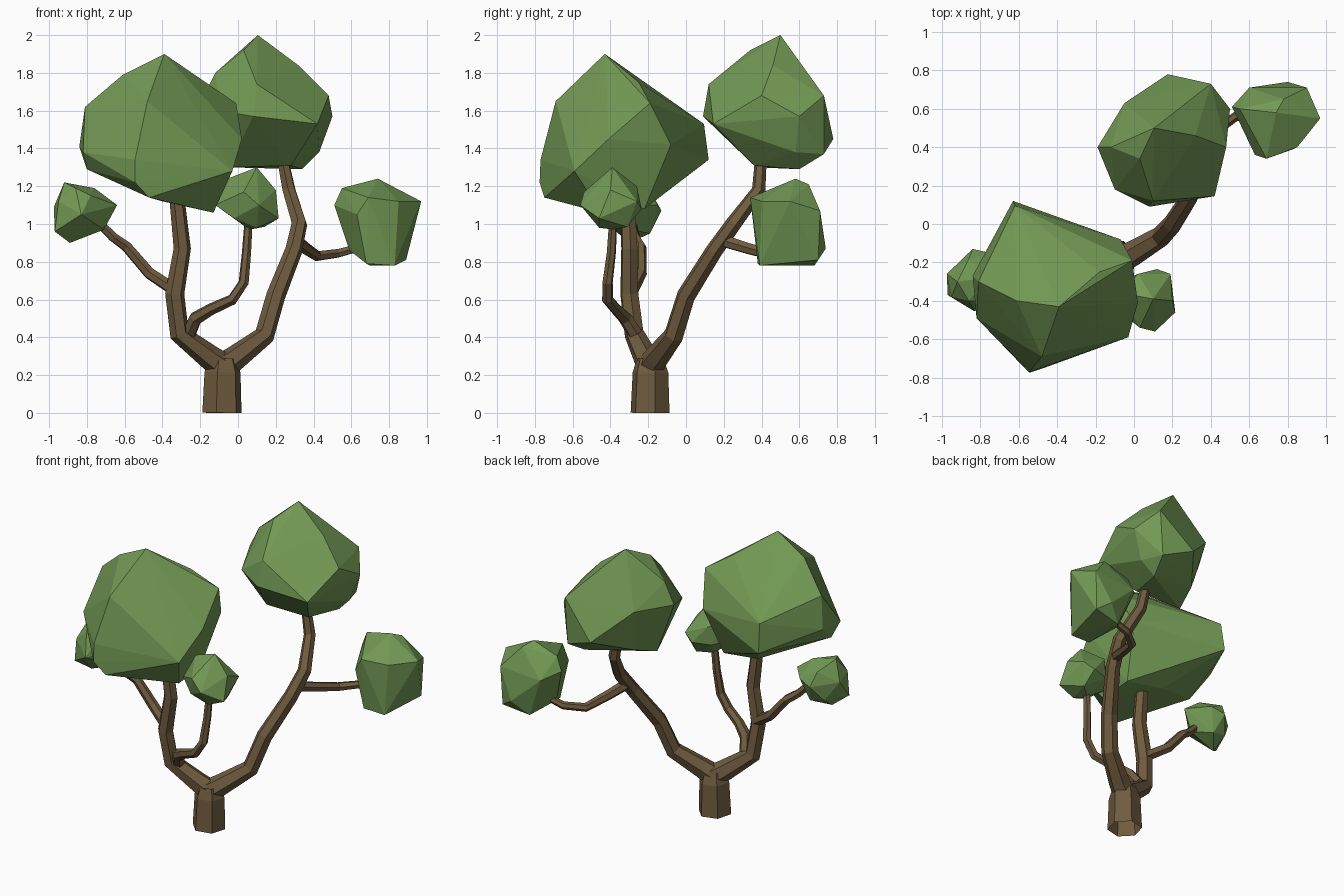
import bpy, bmesh, math
from mathutils import Vector


def material(name, rgb):
    m = bpy.data.materials.new(name)
    m.diffuse_color = (*rgb, 1)
    return m


BARK = material("bark", (0.16, 0.105, 0.05))
LEAF = material("leaf", (0.17, 0.32, 0.09))


def finish(bm, name, mat):
    me = bpy.data.meshes.new(name)
    bm.to_mesh(me)
    bm.free()
    me.materials.append(mat)
    bpy.context.collection.objects.link(bpy.data.objects.new(name, me))


def limb(name, path, sides=6):
    """Faceted open tube through (x, y, z, radius) points."""
    bm = bmesh.new()
    pts = [Vector(p[:3]) for p in path]
    rings = []
    side = Vector((1, 0.25, 0))
    for i, p in enumerate(pts):
        t = (pts[min(i + 1, len(pts) - 1)] - pts[max(i - 1, 0)]).normalized()
        u = (side - t * side.dot(t)).normalized()
        side = u
        v = t.cross(u)
        r = path[i][3]
        rings.append([bm.verts.new(p + r * (math.cos(a) * u + math.sin(a) * v))
                      for a in (math.tau * k / sides for k in range(sides))])
    for a, b in zip(rings, rings[1:]):
        for k in range(sides):
            j = (k + 1) % sides
            bm.faces.new((a[k], a[j], b[j], b[k]))
    finish(bm, name, BARK)


def clump(name, corners):
    """Faceted leaf clump: the hull around a few corner points."""
    bm = bmesh.new()
    for c in corners:
        bm.verts.new(c)
    res = bmesh.ops.convex_hull(bm, input=bm.verts)
    loose = [g for g in res["geom_interior"] if isinstance(g, bmesh.types.BMVert)]
    bmesh.ops.delete(bm, geom=loose, context='VERTS')
    bmesh.ops.recalc_face_normals(bm, faces=bm.faces)
    finish(bm, name, LEAF)


# Trunk (open underneath) and the two main limbs
limb("trunk", [(-.085, -.19, 0, .107), (-.082, -.188, .215, .098), (-.08, -.19, .29, .072)])
limb("right_limb", [(-.10, -.2, .23, .075), (-.01, -.155, .295, .066), (.14, -.065, .41, .054),
                    (.20, 0, .62, .051), (.295, .15, .86, .046), (.325, .25, 1.0, .043),
                    (.27, .385, 1.18, .037), (.225, .40, 1.4, .03)])
limb("left_limb", [(-.06, -.18, .23, .075), (-.15, -.215, .295, .066), (-.31, -.275, .42, .054),
                   (-.335, -.30, .63, .051), (-.295, -.30, .87, .046), (-.325, -.31, 1.15, .04)])

# Side branches
limb("left_branch", [(-.32, -.29, .64, .035), (-.47, -.24, .74, .033), (-.59, -.24, .88, .03),
                     (-.66, -.27, .93, .027), (-.76, -.29, 1.03, .024)])
limb("front_branch", [(-.26, -.27, .42, .04), (-.225, -.32, .50, .038), (-.14, -.37, .55, .032),
                      (-.03, -.415, .60, .03), (.03, -.415, .69, .028), (.045, -.395, .85, .025),
                      (.057, -.385, 1.03, .022)])
limb("right_branch", [(.31, .20, .91, .035), (.36, .33, .87, .032), (.42, .48, .83, .028),
                      (.53, .56, .845, .025), (.66, .57, .88, .022)])

# Leaf clumps
clump("left_crown", [
    (-.39, -.43, 1.90), (-.61, -.40, 1.79), (-.18, -.25, 1.75), (-.01, -.19, 1.64),
    (-.63, .12, 1.34), (-.62, .095, 1.53), (-.07, -.08, 1.42), (.02, -.41, 1.45),
    (-.03, -.59, 1.28), (-.545, -.775, 1.22), (-.545, -.77, 1.34), (-.48, -.69, 1.65),
    (-.84, -.27, 1.41), (-.82, -.49, 1.38), (-.81, -.30, 1.62), (-.80, -.42, 1.29),
    (-.13, -.45, 1.06), (-.13, -.22, 1.08), (-.47, -.75, 1.14), (-.40, -.20, 1.12)])
clump("right_crown", [
    (.105, .50, 2.0), (.32, .46, 1.84), (.03, .34, 1.92), (.48, .40, 1.68),
    (.50, .60, 1.57), (.43, .58, 1.38), (.34, .60, 1.29), (-.05, .38, 1.30),
    (-.12, .40, 1.80), (-.19, .40, 1.66), (-.10, .18, 1.60), (.08, .09, 1.57),
    (.10, .12, 1.74), (.42, .145, 1.53), (.175, .78, 1.45), (-.05, .63, 1.66),
    (.40, .73, 1.68), (.38, .73, 1.37), (.0, .55, 1.36), (.28, .36, 1.31)])
clump("right_small_clump", [
    (.51, .61, 1.10), (.55, .60, 1.19), (.74, .58, 1.24), (.97, .55, 1.12),
    (.89, .70, .81), (.70, .68, .78), (.83, .39, .78), (.68, .38, .79),
    (.59, .55, .86), (.63, .36, 1.05), (.69, .34, 1.14), (.80, .74, .87),
    (.60, .71, 1.05), (.90, .71, 1.07), (.85, .40, 1.12), (.78, .65, 1.21)])
clump("left_small_clump", [
    (-.975, -.26, 1.09), (-.97, -.37, .96), (-.92, -.30, 1.22), (-.76, -.28, 1.19),
    (-.64, -.28, 1.10), (-.71, -.30, .97), (-.89, -.30, .90), (-.84, -.13, 1.07),
    (-.83, -.455, 1.05), (-.75, -.15, 1.10), (-.78, -.40, 1.15), (-.80, -.19, .95),
    (-.95, -.38, 1.12), (-.86, -.40, 1.19), (-.86, -.18, 1.16), (-.90, -.20, .97)])
clump("front_small_clump", [
    (-.12, -.42, 1.10), (-.07, -.36, 1.235), (.10, -.39, 1.30), (.20, -.40, 1.18),
    (.215, -.46, 1.03), (.06, -.38, .97), (.03, -.54, 1.17), (.11, -.56, 1.10),
    (.12, -.235, 1.08), (.19, -.26, 1.12), (.14, -.31, .985), (.02, -.26, 1.20),
    (.10, -.46, .98), (.0, -.27, 1.08), (-.02, -.48, 1.03)])
